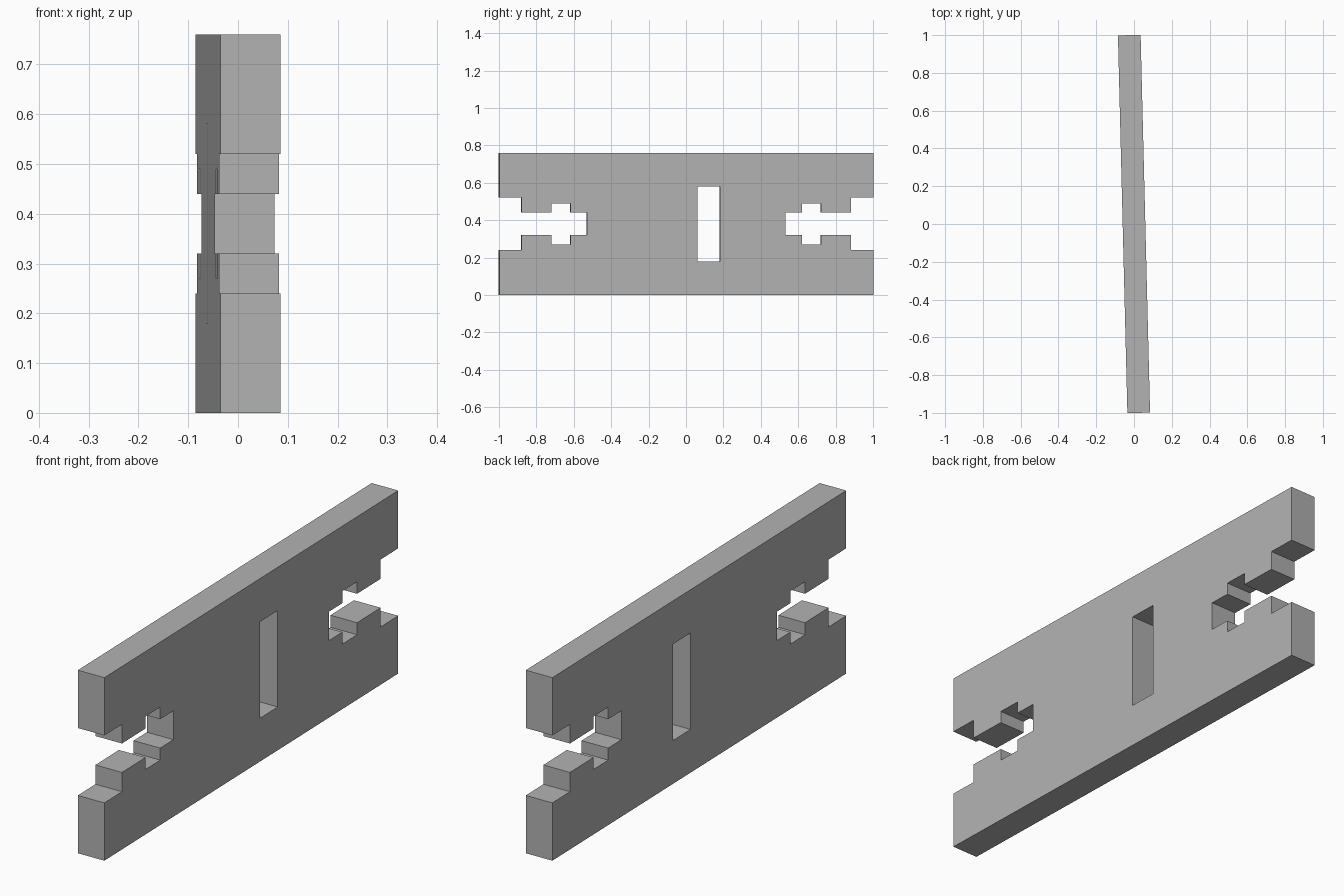
import bpy, bmesh, math
from mathutils import Matrix, Vector

cube = bpy.data.objects.get("Cube")
if cube:
    bpy.data.objects.remove(cube, do_unlink=True)

HEIGHT, THICKNESS = 0.76, 0.12
MID = HEIGHT / 2

# Plain grey material
grey = bpy.data.materials.new("plain_grey")
grey.use_nodes = True
colour = (0.45, 0.45, 0.45, 1)
grey.diffuse_color = colour
grey.node_tree.nodes["Principled BSDF"].inputs["Base Color"].default_value = colour

# Quarter outline as (y, height above the middle): stepped end notch, then corner
quarter = [(0.53, 0.06), (0.62, 0.06), (0.62, 0.11), (0.72, 0.11), (0.72, 0.06),
           (0.88, 0.06), (0.88, 0.14), (1, 0.14), (1, MID)]


def mirrored(sy, sz):
    return [(sy * y, MID + sz * z) for y, z in quarter]


outline = (mirrored(1, 1) + mirrored(-1, 1)[::-1]
           + mirrored(-1, -1) + mirrored(1, -1)[::-1])
window = [(0.06, 0.18), (0.18, 0.18), (0.18, 0.58), (0.06, 0.58)]

# Fill the outline around the window, then extrude to the board thickness
bm = bmesh.new()
edges = []
for loop in (outline, window):
    verts = [bm.verts.new((-THICKNESS / 2, y, z)) for y, z in loop]
    edges += [bm.edges.new((a, b)) for a, b in zip(verts, verts[1:] + verts[:1])]
bmesh.ops.triangle_fill(bm, edges=edges, use_beauty=True, normal=Vector((-1, 0, 0)))
side = bmesh.ops.extrude_face_region(bm, geom=bm.faces[:], use_keep_orig=True)
bmesh.ops.translate(bm, vec=(THICKNESS, 0, 0),
                    verts=[g for g in side["geom"] if isinstance(g, bmesh.types.BMVert)])
bmesh.ops.recalc_face_normals(bm, faces=bm.faces[:])

# The board stands slightly turned about the vertical
bmesh.ops.rotate(bm, verts=bm.verts[:], cent=(0, 0, 0),
                 matrix=Matrix.Rotation(math.atan(0.025), 3, "Z"))

mesh = bpy.data.meshes.new("notched_board")
bm.to_mesh(mesh)
bm.free()
mesh.materials.append(grey)
board = bpy.data.objects.new("notched_board", mesh)
bpy.context.collection.objects.link(board)
